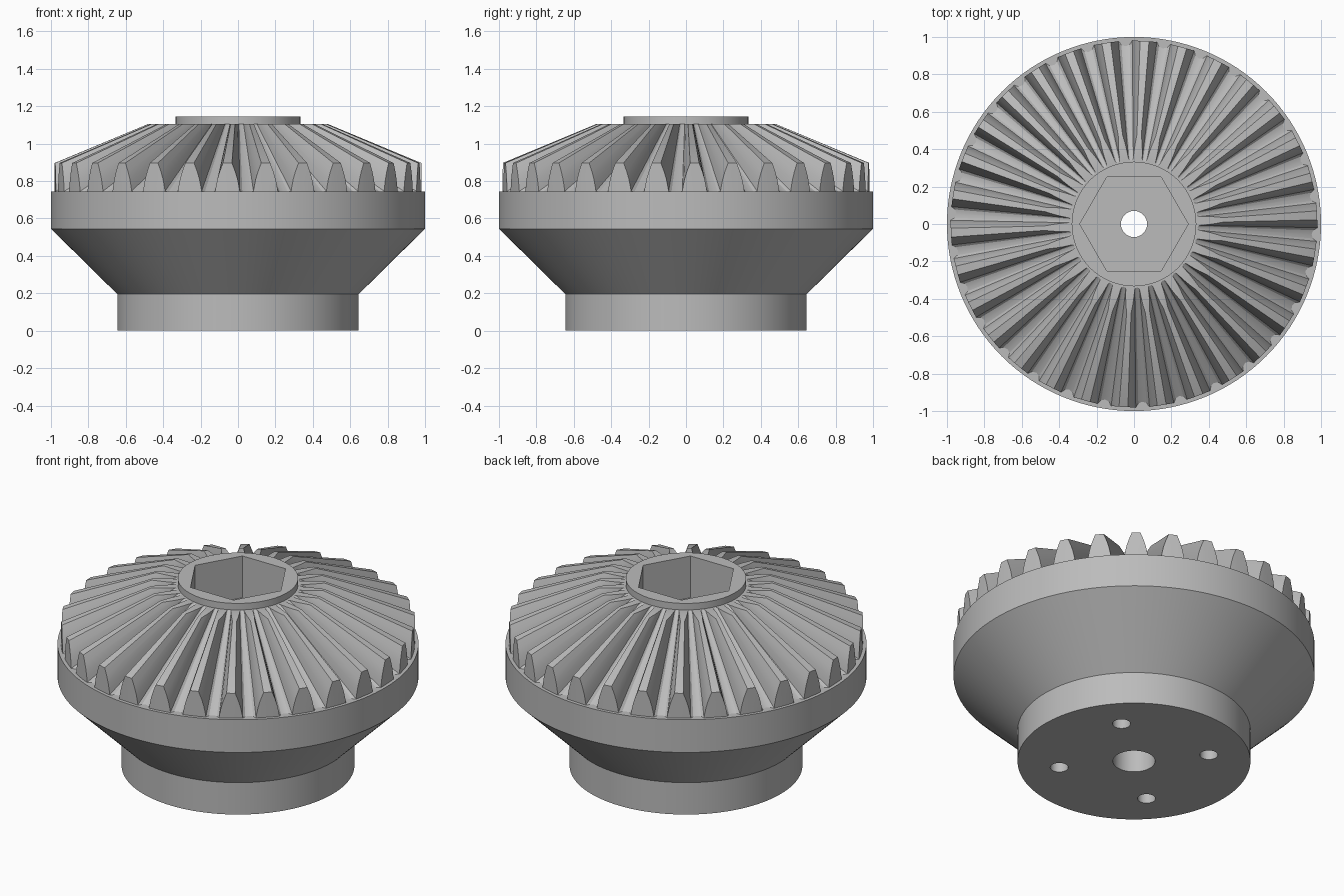
import bpy, bmesh
from math import sin, cos, pi, radians
from mathutils import Vector

cube = bpy.data.objects.get("Cube")
if cube:
    bpy.data.objects.remove(cube)

TEETH, PHASE = 30, radians(2.7)
R_CROWN, APEX, CROWN_TOP, RIM_TOP = 0.98, 1.305, 1.105, 0.745

metal = bpy.data.materials.new("grey metal")
metal.use_nodes = True
metal.diffuse_color = (0.5, 0.5, 0.5, 1)
metal.node_tree.nodes["Principled BSDF"].inputs["Base Color"].default_value = (0.5, 0.5, 0.5, 1)


def make_object(name, bm):
    bmesh.ops.recalc_face_normals(bm, faces=bm.faces)
    mesh = bpy.data.meshes.new(name)
    bm.to_mesh(mesh)
    bm.free()
    mesh.materials.append(metal)
    obj = bpy.data.objects.new(name, mesh)
    bpy.context.collection.objects.link(obj)
    return obj


def lathe(name, profile, sides=128, x=0, y=0):
    """Closed solid of revolution from (radius, z) pairs, bottom to top."""
    bm = bmesh.new()
    rings = [[bm.verts.new((x + r * cos(2 * pi * i / sides), y + r * sin(2 * pi * i / sides), z))
              for i in range(sides)] for r, z in profile]
    for low, high in zip(rings, rings[1:]):
        for i in range(sides):
            j = (i + 1) % sides
            bm.faces.new((low[i], low[j], high[j], high[i]))
    bm.faces.new(rings[0])
    bm.faces.new(rings[-1])
    return make_object(name, bm)


def combine(target, tool, operation):
    mod = target.modifiers.new("combine", "BOOLEAN")
    mod.operation, mod.solver, mod.object = operation, "EXACT", tool
    bpy.context.view_layer.objects.active = target
    bpy.ops.object.modifier_apply(modifier=mod.name)
    bpy.data.objects.remove(tool)


# Toothed crown: outer tooth outline ruled to the cone apex, then cut flat
def make_crown():
    half = [(0.08, 0.733), (0.066, 0.746), (0.062, 0.77),
            (0.054, 0.81), (0.042, 0.85), (0.024, 0.897)]  # half width, z
    pitch = 2 * pi / TEETH
    outline = []
    for t in range(TEETH):
        mid = PHASE + t * pitch
        outline.append((mid - pitch / 2, 0.728))
        outline += [(mid - w / R_CROWN, z) for w, z in half]
        outline += [(mid + w / R_CROWN, z) for w, z in reversed(half)]
    bm = bmesh.new()
    apex = bm.verts.new((0, 0, APEX))
    tops = [bm.verts.new((R_CROWN * cos(a), R_CROWN * sin(a), z)) for a, z in outline]
    lows = [bm.verts.new((v.co.x, v.co.y, 0.65)) for v in tops]
    n = len(tops)
    for i in range(n):
        j = (i + 1) % n
        bm.faces.new((lows[i], lows[j], tops[j], tops[i]))
        bm.faces.new((tops[i], tops[j], apex))
    bm.faces.new(lows)
    bmesh.ops.bisect_plane(bm, geom=bm.verts[:] + bm.edges[:] + bm.faces[:],
                           plane_co=Vector((0, 0, CROWN_TOP)), plane_no=Vector((0, 0, 1)),
                           clear_outer=True)
    bmesh.ops.holes_fill(bm, edges=[e for e in bm.edges if e.is_boundary], sides=0)
    return make_object("toothed_crown", bm)


# Solid parts: stepped base with conical flare and rim, crown, raised hub
gear = lathe("bevel_gear", [(0.645, 0), (0.645, 0.195), (1, 0.545), (1, RIM_TOP)])
combine(gear, make_crown(), "UNION")
combine(gear, lathe("hub", [(0.333, 0.9), (0.333, 1.145)], 96), "UNION")

# Hexagonal socket, stepped bore and four mounting holes
combine(gear, lathe("hex_socket", [(0.29, 0.89), (0.29, 1.3)], 6), "DIFFERENCE")
combine(gear, lathe("stepped_bore", [(0.117, -0.1), (0.117, 0.5), (0.07, 0.5), (0.07, 1.0)], 48),
        "DIFFERENCE")
for k in range(4):
    a = radians(40.5 + 90 * k)
    combine(gear, lathe("mount_hole", [(0.05, -0.1), (0.05, 0.3)], 32, 0.42 * cos(a), 0.42 * sin(a)),
            "DIFFERENCE")

# Smooth curved walls, crisp edges
bpy.ops.object.select_all(action="DESELECT")
gear.select_set(True)
bpy.context.view_layer.objects.active = gear
bpy.ops.object.shade_smooth_by_angle(angle=radians(25))
